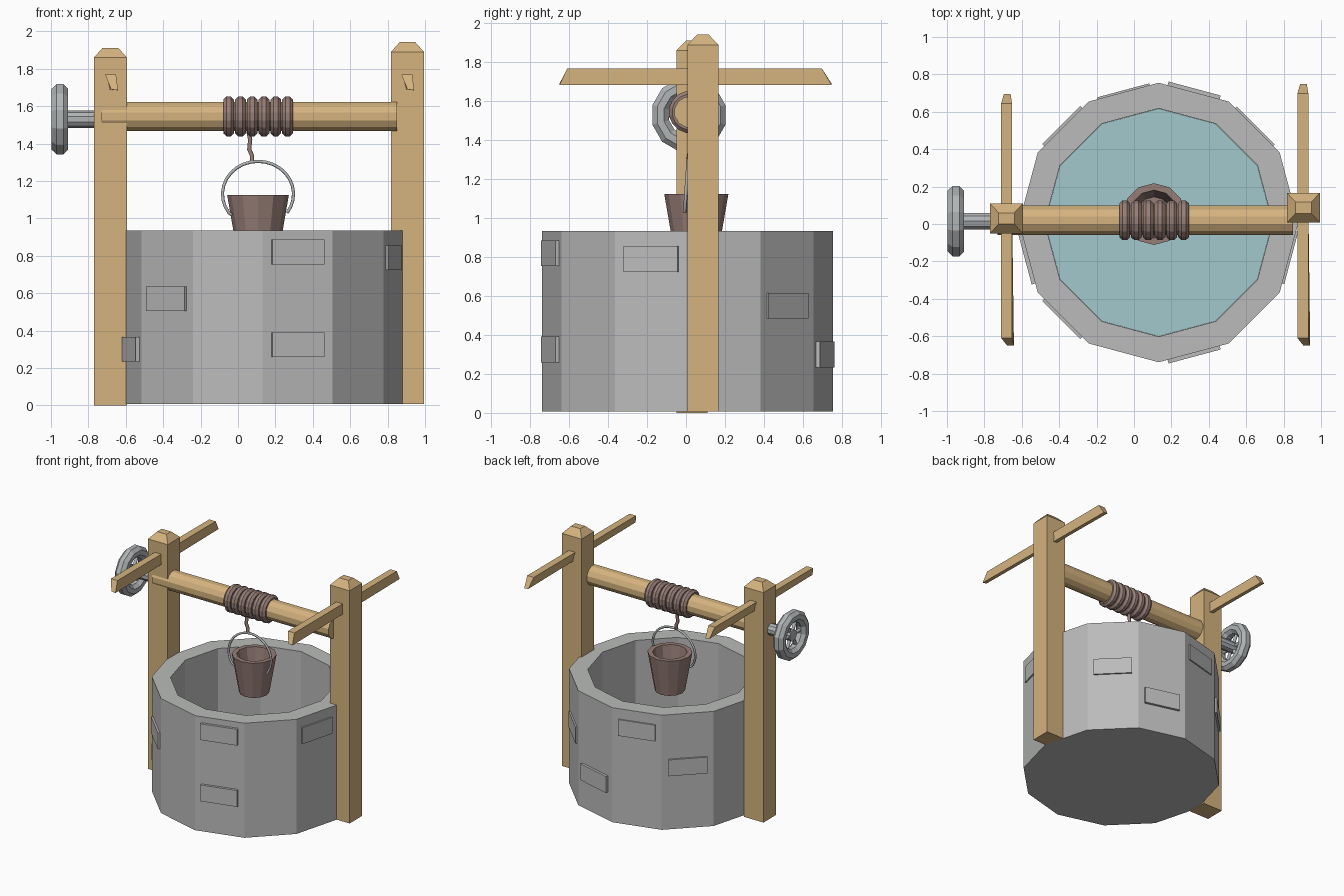
import bpy, bmesh
from math import sin, cos, pi, radians
from mathutils import Vector, Matrix

if "Cube" in bpy.data.objects:
    bpy.data.objects.remove(bpy.data.objects["Cube"], do_unlink=True)


def material(name, rgb):
    m = bpy.data.materials.new(name)
    m.use_nodes = True
    m.diffuse_color = (*rgb, 1)
    m.node_tree.nodes["Principled BSDF"].inputs["Base Color"].default_value = (*rgb, 1)
    return m


WOOD = material("pale wood", (0.66, 0.45, 0.21))
STONE = material("grey stone", (0.49, 0.50, 0.49))
WATER = material("water blue", (0.36, 0.58, 0.61))
BROWN = material("dull brown", (0.31, 0.21, 0.185))
METAL = material("grey metal", (0.44, 0.46, 0.47))

ALONG_X = Matrix.Rotation(pi / 2, 4, "Y")


def finish(name, bm, mat, matrix=Matrix()):
    bmesh.ops.remove_doubles(bm, verts=bm.verts, dist=1e-5)
    bmesh.ops.recalc_face_normals(bm, faces=bm.faces)
    mesh = bpy.data.meshes.new(name)
    bm.to_mesh(mesh)
    bm.free()
    mesh.materials.append(mat)
    ob = bpy.data.objects.new(name, mesh)
    ob.matrix_world = matrix
    bpy.context.collection.objects.link(ob)
    return ob


def loft(name, sections, mat, matrix=Matrix(), loop=False):
    """Join matching closed sections; cap the ends, or join last to first."""
    bm = bmesh.new()
    rings = [[bm.verts.new(p) for p in s] for s in sections]
    n = len(rings[0])
    pairs = list(zip(rings, rings[1:])) + ([(rings[-1], rings[0])] if loop else [])
    for a, b in pairs:
        for i in range(n):
            j = (i + 1) % n
            bm.faces.new((a[i], a[j], b[j], b[i]))
    if not loop:
        bm.faces.new(rings[0])
        bm.faces.new(rings[-1])
    return finish(name, bm, mat, matrix)


def lathe(name, profile, n, loc, mat, turn=Matrix(), phase=0.0, loop=False):
    """Revolve (radius, height) points with n sides."""
    angles = [2 * pi * (i + phase) / n for i in range(n)]
    rings = [[(r * cos(a), r * sin(a), h) for a in angles] for r, h in profile]
    return loft(name, rings, mat, Matrix.Translation(loc) @ turn, loop)


def torus(name, major, minor, n, m, loc, mat):
    prof = [(major + minor * cos(2 * pi * (i + .5) / m), minor * sin(2 * pi * (i + .5) / m))
            for i in range(m)]
    return lathe(name, prof, n, loc, mat, ALONG_X, 0.5, True)


def wire(name, points, radius, mat):
    cu = bpy.data.curves.new(name, "CURVE")
    cu.dimensions = "3D"
    cu.bevel_depth = radius
    cu.bevel_resolution = 1
    cu.use_fill_caps = True
    sp = cu.splines.new("POLY")
    sp.points.add(len(points) - 1)
    for p, co in zip(sp.points, points):
        p.co = (*co, 1)
    cu.materials.append(mat)
    ob = bpy.data.objects.new(name, cu)
    bpy.context.collection.objects.link(ob)


def rect(x, y, hx, hy, z):
    return [(x - hx, y - hy, z), (x + hx, y - hy, z), (x + hx, y + hy, z), (x - hx, y + hy, z)]


# Stone ring and water
WX, WY, R = 0.132, 0.008, 0.747
lathe("well_wall", [(R, 0.008), (R, 0.935), (0.61, 0.935), (0.61, 0.2)], 12,
      (WX, WY, 0), STONE)
lathe("water", [(0.609, 0.25), (0.609, 0.28)], 12, (WX, WY, 0), WATER)

# Raised stones: direction, centre height, how far they stand out
for k, (deg, z, out) in enumerate([(-75, .82, .02), (-75, .325, .02), (-135, .57, .015),
                                   (195, .30, .02), (-15, .79, .012), (45, .55, .012),
                                   (75, .30, .02), (105, .785, .01), (135, .51, .015)]):
    m = (Matrix.Translation((WX, WY, z)) @ Matrix.Rotation(radians(deg), 4, "Z")
         @ Matrix.Translation((R * cos(pi / 12), 0, 0)))
    loft(f"raised_stone_{k + 1}", [rect(0, 0, out, .144, -.066), rect(0, 0, out, .144, .066)],
         STONE, m)

# Posts with chamfered tops
for name, x, y, z0, z1 in (("right_post", -.682, .03, 0, 1.86), ("left_post", .906, .087, .008, 1.89)):
    loft(name, [rect(x, y, .088, .08, z0), rect(x, y, .088, .08, z1),
                rect(x, y, .042, .03, z1 + .052)], WOOD)

# Crossbars with slanted ends
for name, x, back in (("right_crossbar", -.68, .695), ("left_crossbar", .904, .748)):
    ends = []
    for y_top, y_low, skew in ((-.61, -.65, .022), (back - .05, back, .004)):
        ends.append([(x - .03, y_top, 1.768), (x + .028, y_top, 1.768),
                     (x + .016 + skew, y_low, 1.685), (x - .02 + skew, y_low, 1.69)])
    loft(name, ends, WOOD)

# Windlass axle, rope coils and hanging rope
AY, AZ = 0.02, 1.545
lathe("axle", [(.081, -.73), (.081, .85)], 12, (0, AY, AZ), WOOD, ALONG_X, 0.5)
for i in range(6):
    torus(f"rope_coil_{i + 1}", .08, .031, 16, 8, (-.05 + .063 * i, AY, AZ), BROWN)
wire("hanging_rope", [(.055, AY, 1.47), (.065, AY, 1.42), (.06, AY, 1.37), (.075, AY, 1.335),
                      (.075, AY - .005, 1.305)], .013, BROWN)

# Bucket and its handle
BX, BY = 0.107, 0.053
lathe("bucket", [(.112, .82), (.165, 1.125), (.128, 1.125), (.092, .86)], 12,
      (BX, BY, 0), BROWN)
arc = [radians(-35 + 250 * i / 20) for i in range(21)]
wire("bucket_handle", [(BX + .19 * cos(a), .0 + .012 * sin(a), 1.13 + .175 * sin(a)) for a in arc]
     + [(BX - .142, .0, 1.02)], .009, METAL)

# Crank wheel with spokes, hub and shaft
CX, CY, CZ = -.952, .015, 1.53
torus("wheel_rim", .15, .048, 12, 8, (CX, CY, CZ), METAL)
lathe("wheel_shaft", [(.046, -.97), (.046, -.74)], 10, (0, CY, CZ), METAL, ALONG_X)
for i in range(6):
    a = pi * i / 3
    wire(f"wheel_spoke_{i + 1}", [(CX, CY + r * cos(a), CZ + r * sin(a)) for r in (.02, .13)],
         .014, METAL)
